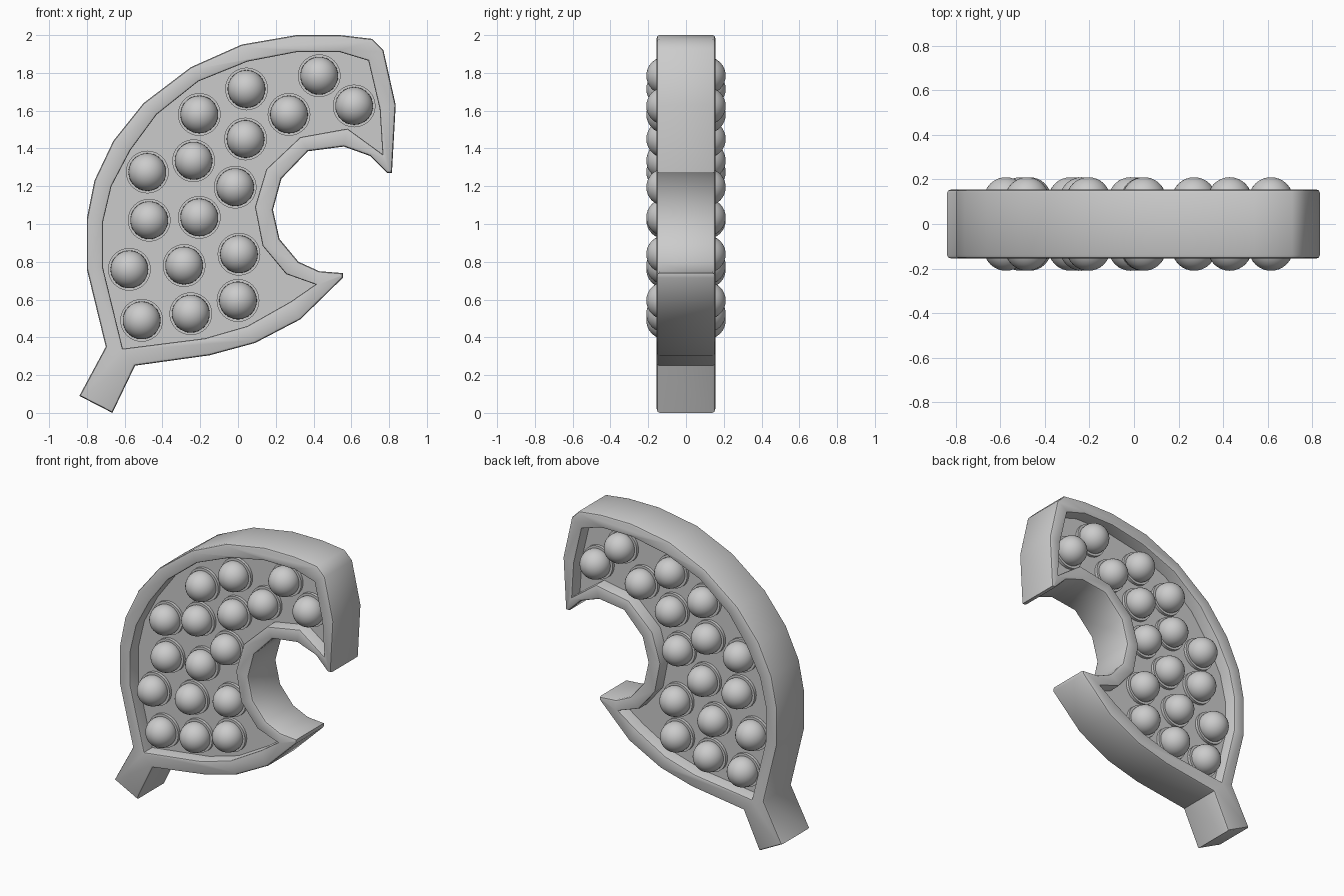
import bpy
import bmesh
from math import pi
from mathutils import Vector, Matrix
from mathutils.geometry import tessellate_polygon

cube = bpy.data.objects.get("Cube")
if cube:
    bpy.data.objects.remove(cube, do_unlink=True)

HALF = 0.155          # half thickness of the rim
FLOOR = 0.065         # half thickness of the sunken panel
COLLAR = 0.085        # half length of the collars

# Outer outline of the rim with its stem, as (x, z)
OUTER = [(-.84, .09), (-.7, .35), (-.8, .76), (-.8, 1.03), (-.76, 1.23),
         (-.66, 1.44), (-.5, 1.64), (-.25, 1.83), (.02, 1.95), (.31, 2),
         (.54, 2), (.71, 1.98), (.77, 1.92), (.835, 1.63), (.815, 1.27),
         (.79, 1.27), (.7, 1.36), (.56, 1.41), (.37, 1.385), (.23, 1.24),
         (.185, 1.075), (.22, .92), (.32, .8), (.43, .75), (.555, .74),
         (.555, .715), (.33, .495), (.09, .37), (-.15, .305), (-.545, .25),
         (-.665, 0)]

# Opening of the rim
INNER = [(-.61, .34), (-.715, .77), (-.715, 1.01), (-.67, 1.2), (-.57, 1.39),
         (-.43, 1.58), (-.21, 1.755), (.05, 1.86), (.31, 1.91), (.54, 1.91),
         (.69, 1.865), (.75, 1.61), (.765, 1.37), (.58, 1.505), (.33, 1.46),
         (.15, 1.29), (.09, 1.09), (.13, .885), (.255, .735), (.41, .68),
         (.28, .59), (.05, .46), (-.175, .395)]

# Centres of the bubbles
BUBBLES = [(.43, 1.785), (.615, 1.625), (.27, 1.58), (.045, 1.715),
           (-.205, 1.58), (.04, 1.45), (-.235, 1.335), (-.015, 1.195),
           (-.48, 1.275), (-.47, 1.02), (-.205, 1.035), (-.575, .76),
           (-.285, .78), (.005, .84), (-.51, .49), (-.25, .525), (0, .595)]

grey = bpy.data.materials.new("plain grey")
grey.use_nodes = True
grey.diffuse_color = (0.6, 0.6, 0.6, 1)
grey.node_tree.nodes["Principled BSDF"].inputs["Base Color"].default_value = (0.6, 0.6, 0.6, 1)


def finish(name, bm):
    """Turn a bmesh into a mesh with consistent normals and the material."""
    bmesh.ops.recalc_face_normals(bm, faces=bm.faces[:])
    mesh = bpy.data.meshes.new(name)
    bm.to_mesh(mesh)
    bm.free()
    mesh.materials.append(grey)
    return mesh


def place(name, mesh, location=(0, 0, 0)):
    obj = bpy.data.objects.new(name, mesh)
    obj.location = location
    bpy.context.collection.objects.link(obj)
    return obj


def inset(outline, distance):
    """Mitred offset of a clockwise outline; positive shrinks it."""
    points = [Vector(p) for p in outline]
    result = []
    for i, point in enumerate(points):
        before = (point - points[i - 1]).normalized()
        after = (points[(i + 1) % len(points)] - point).normalized()
        normal_a = Vector((before.y, -before.x))
        normal_b = Vector((after.y, -after.x))
        total = normal_a + normal_b
        result.append(point + total * distance / max(1 + normal_a.dot(normal_b), 0.25))
    return result


def add_loop(bm, outline, y):
    return [bm.verts.new((p[0], y, p[1])) for p in outline]


def add_strip(bm, loop_a, loop_b):
    count = len(loop_a)
    for i in range(count):
        j = (i + 1) % count
        bm.faces.new((loop_a[i], loop_a[j], loop_b[j], loop_b[i]))


def add_wall(bm, outline, radius):
    """Wall with rounded front and back edges; returns its end loops."""
    steps = [(1, 0), (0.3, 0.3), (0, 1)]
    rows = [(a * radius, -HALF + b * abs(radius)) for a, b in steps]
    rows += [(d, -y) for d, y in reversed(rows)]
    loops = [add_loop(bm, inset(outline, d), y) for d, y in rows]
    for a, b in zip(loops, loops[1:]):
        add_strip(bm, a, b)
    return loops[0], loops[-1]


# Rim: outer and inner walls joined by flat front and back faces
bm = bmesh.new()
outer_ends = add_wall(bm, OUTER, 0.015)
inner_ends = add_wall(bm, INNER, -0.01)
for outer_loop, inner_loop in zip(outer_ends, inner_ends):
    verts = outer_loop + inner_loop
    flat = [[Vector((v.co.x, v.co.z, 0)) for v in loop]
            for loop in (outer_loop, inner_loop)]
    for triangle in tessellate_polygon(flat):
        bm.faces.new([verts[k] for k in triangle])
rim = place("rim_with_stem", finish("rim_with_stem", bm))

# Sunken panel, tucked slightly into the rim
bm = bmesh.new()
edge = inset(INNER, -0.01)
front, back = add_loop(bm, edge, -FLOOR), add_loop(bm, edge, FLOOR)
add_strip(bm, front, back)
bm.faces.new(front)
bm.faces.new(back)
place("sunken_panel", finish("sunken_panel", bm))

# One bubble pair: a ball on the front and one on the back
turn = Matrix.Rotation(pi / 2, 4, "X")
bm = bmesh.new()
for side in (-1, 1):
    bmesh.ops.create_uvsphere(bm, u_segments=32, v_segments=16, radius=0.1,
                              matrix=Matrix.Translation((0, side * 0.11, 0)) @ turn)
bubble_mesh = finish("bubble_pair", bm)

# Round collar that passes through the panel under each pair
bm = bmesh.new()
bmesh.ops.create_cone(bm, cap_ends=True, segments=32, radius1=0.113, radius2=0.113,
                      depth=2 * COLLAR, matrix=turn)
collar_mesh = finish("bubble_collar", bm)

smooth = [rim]
for number, (x, z) in enumerate(BUBBLES, 1):
    ball = place(f"bubble_pair_{number}", bubble_mesh, (x, 0, z))
    collar = place(f"bubble_collar_{number}", collar_mesh, (x, 0, z))
    if number == 1:
        smooth += [ball, collar]

# Smooth shading with sharp corners kept
bpy.ops.object.select_all(action="DESELECT")
for obj in smooth:
    obj.select_set(True)
bpy.context.view_layer.objects.active = rim
bpy.ops.object.shade_smooth_by_angle(angle=0.75)
